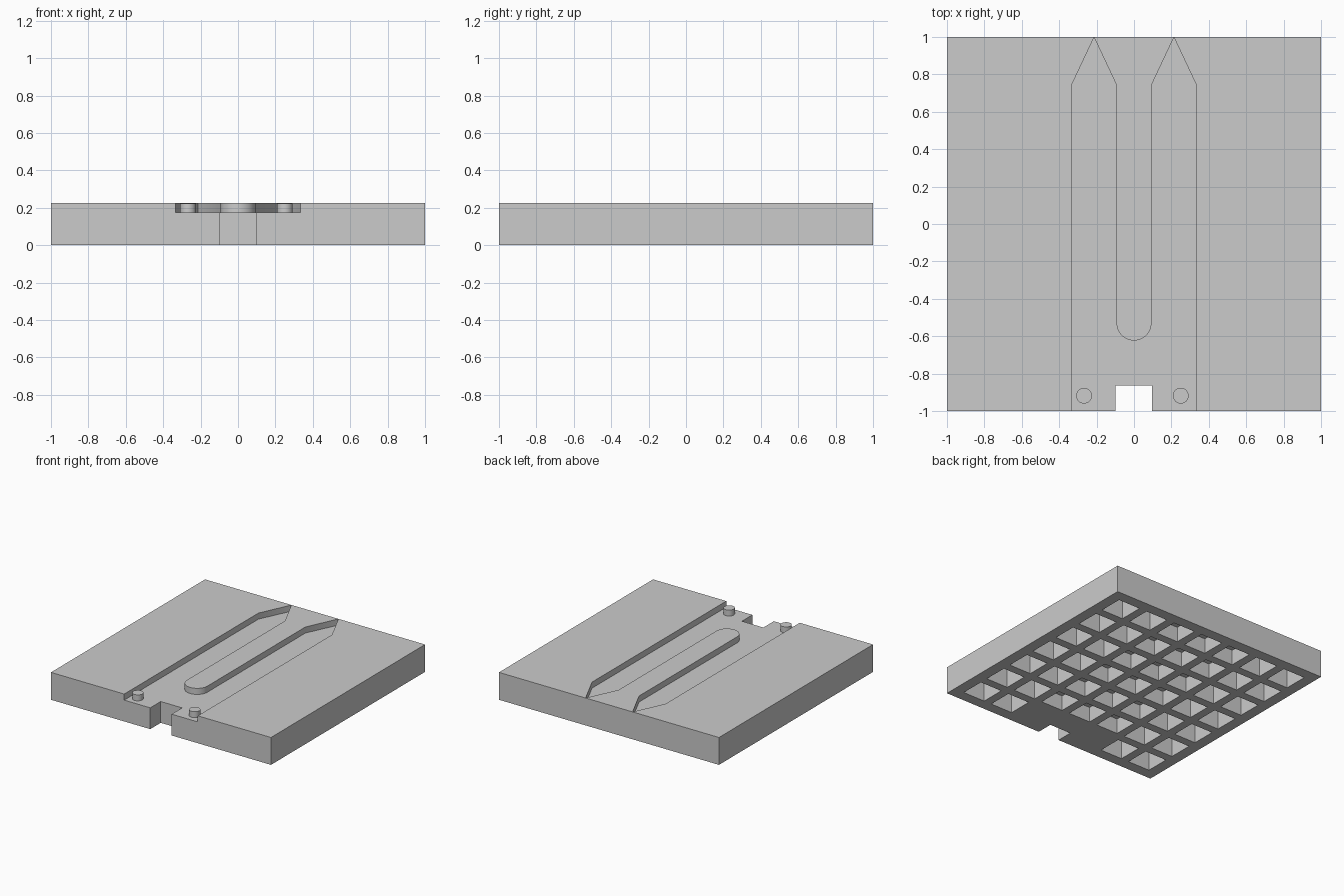
import bpy, bmesh
from math import pi, cos, sin

if "Cube" in bpy.data.objects:
    bpy.data.objects.remove(bpy.data.objects["Cube"], do_unlink=True)

TOP, FLOOR = 0.225, 0.175            # plate top and channel floor heights
GRID, PITCH, POCKET = 7, 0.27, 0.2   # underside pocket grid
INNER, OUTER = 0.093, 0.334          # channel half widths

grey = bpy.data.materials.new("light grey")
grey.use_nodes = True
grey.diffuse_color = (0.6, 0.6, 0.6, 1)
grey.node_tree.nodes["Principled BSDF"].inputs["Base Color"].default_value = grey.diffuse_color


def prism(bm, outline, z0, z1):
    """Extrude a counter-clockwise outline from z0 up to z1."""
    low = [bm.verts.new((x, y, z0)) for x, y in outline]
    high = [bm.verts.new((x, y, z1)) for x, y in outline]
    bm.faces.new(low[::-1])
    bm.faces.new(high)
    n = len(outline)
    for i in range(n):
        j = (i + 1) % n
        bm.faces.new((low[i], low[j], high[j], high[i]))


def box(x0, x1, y0, y1):
    return [(x0, y0), (x1, y0), (x1, y1), (x0, y1)]


def circle(x, y, r, n=32):
    return [(x + r * cos(2 * pi * i / n), y + r * sin(2 * pi * i / n)) for i in range(n)]


def make(name, prisms):
    bm = bmesh.new()
    for outline, z0, z1 in prisms:
        prism(bm, outline, z0, z1)
    mesh = bpy.data.meshes.new(name)
    bm.to_mesh(mesh)
    bm.free()
    mesh.materials.append(grey)
    obj = bpy.data.objects.new(name, mesh)
    bpy.context.collection.objects.link(obj)
    return obj


def activate(obj):
    bpy.ops.object.select_all(action="DESELECT")
    obj.select_set(True)
    bpy.context.view_layer.objects.active = obj


def cut(target, name, prisms):
    cutter = make(name, prisms)
    cutter.hide_render = True
    mod = target.modifiers.new(name, "BOOLEAN")
    mod.operation, mod.solver, mod.object = "DIFFERENCE", "EXACT", cutter
    activate(target)
    bpy.ops.object.modifier_apply(modifier=mod.name)
    bpy.data.objects.remove(cutter, do_unlink=True)


# Square plate
plate = make("base_plate", [(box(-1, 1, -1, 1), 0, TOP)])

# Forked channel around a round-ended island, with pointed back ends
shoulder, tip = 0.742, 0.998
mid = (INNER + OUTER) / 2
arc = [(INNER * cos(a), -0.53 + INNER * sin(a))
       for a in (-pi * i / 24 for i in range(25))]
fork = [(-OUTER, -1.1), (OUTER, -1.1), (OUTER, shoulder), (mid, tip), (INNER, shoulder)]
fork += arc + [(-INNER, shoulder), (-mid, tip), (-OUTER, shoulder)]
cut(plate, "channel_cutter", [(fork, FLOOR, 0.4)])

# Notch through the front edge
cut(plate, "notch_cutter", [(box(-0.098, 0.097, -1.1, -0.864), -0.1, 0.4)])

# Pockets underneath, shallower below the channel and none beside the notch
pockets = []
half = POCKET / 2
for i in range(GRID):
    for j in range(GRID):
        x, y = (i - GRID // 2) * PITCH, (j - GRID // 2) * PITCH
        middle = abs(x) < OUTER
        if middle and j == 0:
            continue
        outline = box(x - half, x + half, y - half, y + half)
        pockets.append((outline, -0.1, 0.125 if middle else 0.175))
cut(plate, "pocket_cutter", pockets)

# Locating pegs near the front
pegs = [make(name, [(circle(x, -0.918, 0.042), FLOOR - 0.01, TOP - 0.001)])
        for name, x in (("right_peg", -0.267), ("left_peg", 0.25))]

for obj in [plate] + pegs:
    activate(obj)
    bpy.ops.object.shade_smooth_by_angle()
